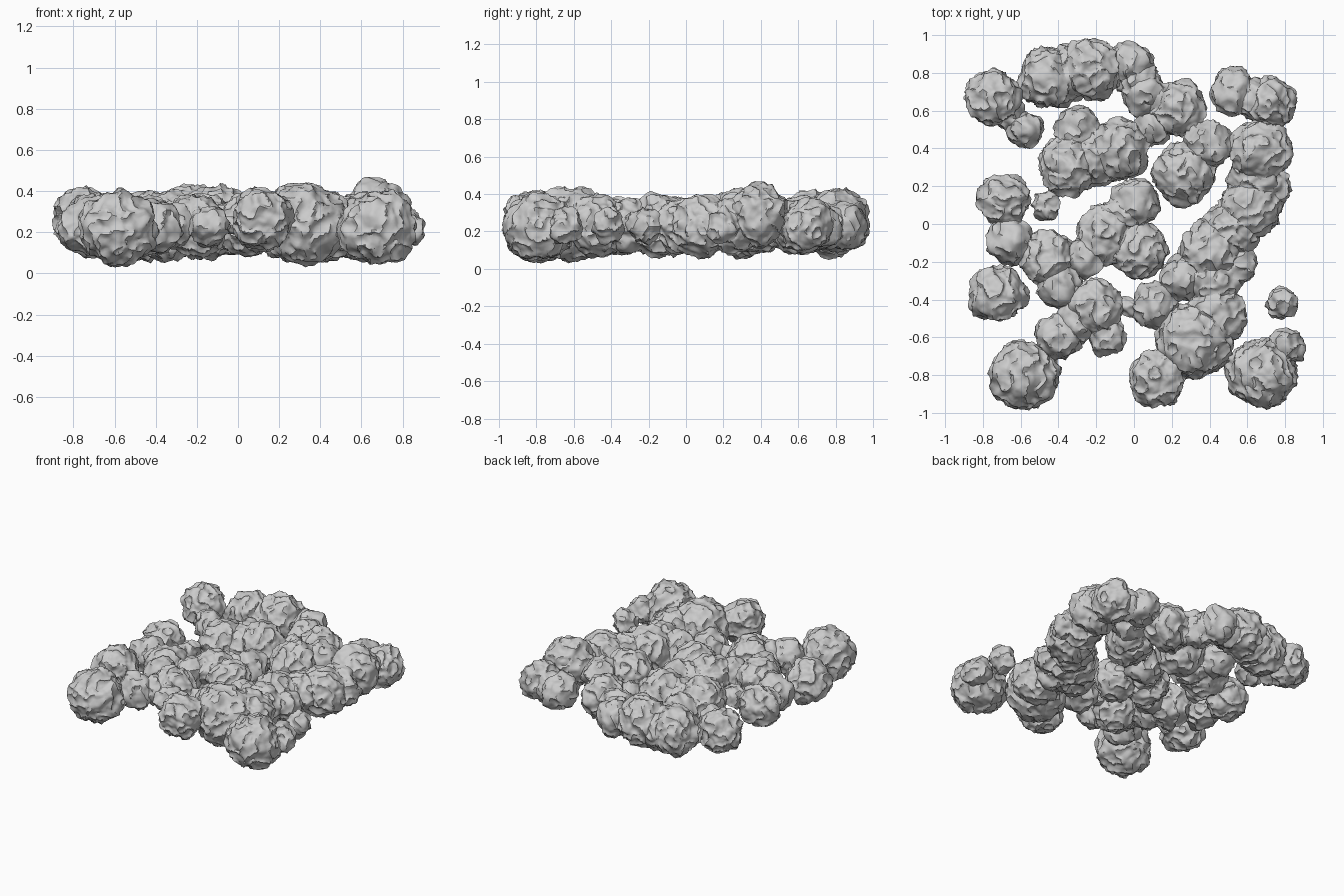
import bpy, bmesh
from mathutils import Vector, noise

if "Cube" in bpy.data.objects:
    bpy.data.objects.remove(bpy.data.objects["Cube"])

# Size classes of puffs
HUGE, BIG, MID, SMALL, TINY = .18, .163, .147, .122, .095
HEIGHT = .23  # all puffs float around one level


def add_puff(bm, x, y, r, z=HEIGHT):
    """Sphere roughened by broad lumps and thin ragged creases."""
    centre = Vector((x, y, z))
    level = 5 if r > .125 else 4
    for v in bmesh.ops.create_icosphere(bm, subdivisions=level, radius=1)["verts"]:
        d = v.co.normalized()
        p = d * r + centre
        ridge = max(1 - 2.5 * abs(noise.noise(p * 14)), 0) ** 2
        shift = .022 * noise.noise(p * 9) + .018 * (ridge - .3) + .005 * noise.noise(p * 40)
        v.co = centre + d * (r + shift) + noise.noise_vector(p * 22) * .009


def cluster(name, *puffs, linked=False):
    """Group of puffs; linked groups get a slightly smaller puff between neighbours."""
    bm = bmesh.new()
    for p in puffs:
        add_puff(bm, *p)
    if linked:
        for a, b in zip(puffs, puffs[1:]):
            add_puff(bm, (a[0] + b[0]) / 2, (a[1] + b[1]) / 2, .88 * min(a[2], b[2]))
    for f in bm.faces:
        f.smooth = True
    mesh = bpy.data.meshes.new(name)
    bm.to_mesh(mesh)
    bm.free()
    ob = bpy.data.objects.new(name, mesh)
    bpy.context.collection.objects.link(ob)
    bpy.context.view_layer.objects.active = ob
    ob.select_set(True)


# Back row
cluster("back_left_cluster", (-.75, .67, MID, .27), (-.58, .50, TINY), linked=True)
cluster("back_arch", (-.45, .77, BIG), (-.23, .82, BIG, .26), (-.02, .85, SMALL),
        (.06, .69, SMALL), (.23, .61, MID), linked=True)
cluster("arch_lobe", (.1, .51, TINY))
cluster("inner_back_cluster", (-.30, .50, SMALL), (-.34, .31, BIG), (-.08, .39, BIG, .25),
        linked=True)
cluster("back_right_cluster", (.53, .70, SMALL), (.72, .64, .135), linked=True)

# Long chain down the right side, with its side lobes
cluster("right_chain", (.67, .39, BIG, .29), (.62, .09, BIG), (.41, -.14, BIG),
        (.43, -.48, BIG), (.32, -.61, .2, .24), linked=True)
cluster("right_inner_cluster", (.39, .42, SMALL, .28), (.27, .27, BIG, .26), linked=True)
cluster("right_side_lobes", (.74, .2, TINY), (.55, -.22, TINY))
cluster("right_front_lobes", (.26, -.29, SMALL), (.11, -.43, SMALL), (-.02, -.43, .05))

# Middle mass
cluster("middle_chain", (.01, .12, SMALL), (-.15, -.05, MID), (-.39, -.31, SMALL),
        (-.45, -.18, MID), linked=True)
cluster("middle_lobes", (.03, -.14, MID), (-.15, -.05, SMALL), linked=True)
cluster("middle_front_cluster", (-.4, -.6, SMALL), (-.21, -.44, MID), (-.14, -.6, TINY),
        linked=True)

# Separate puffs around the edge
cluster("front_puff", (.12, -.82, MID, .27))
cluster("front_right_cluster", (.68, -.79, HUGE, .22), (.81, -.65, TINY), linked=True)
cluster("right_small_puff", (.78, -.42, .085))
cluster("front_left_puff", (-.58, -.8, HUGE, .22))
cluster("left_front_puff", (-.72, -.37, MID))
cluster("left_middle_puff", (-.66, -.09, SMALL))
cluster("left_back_puff", (-.69, .13, .135))
cluster("small_inner_puff", (-.46, .1, .07))
bpy.ops.object.shade_smooth_by_angle(angle=.7)
